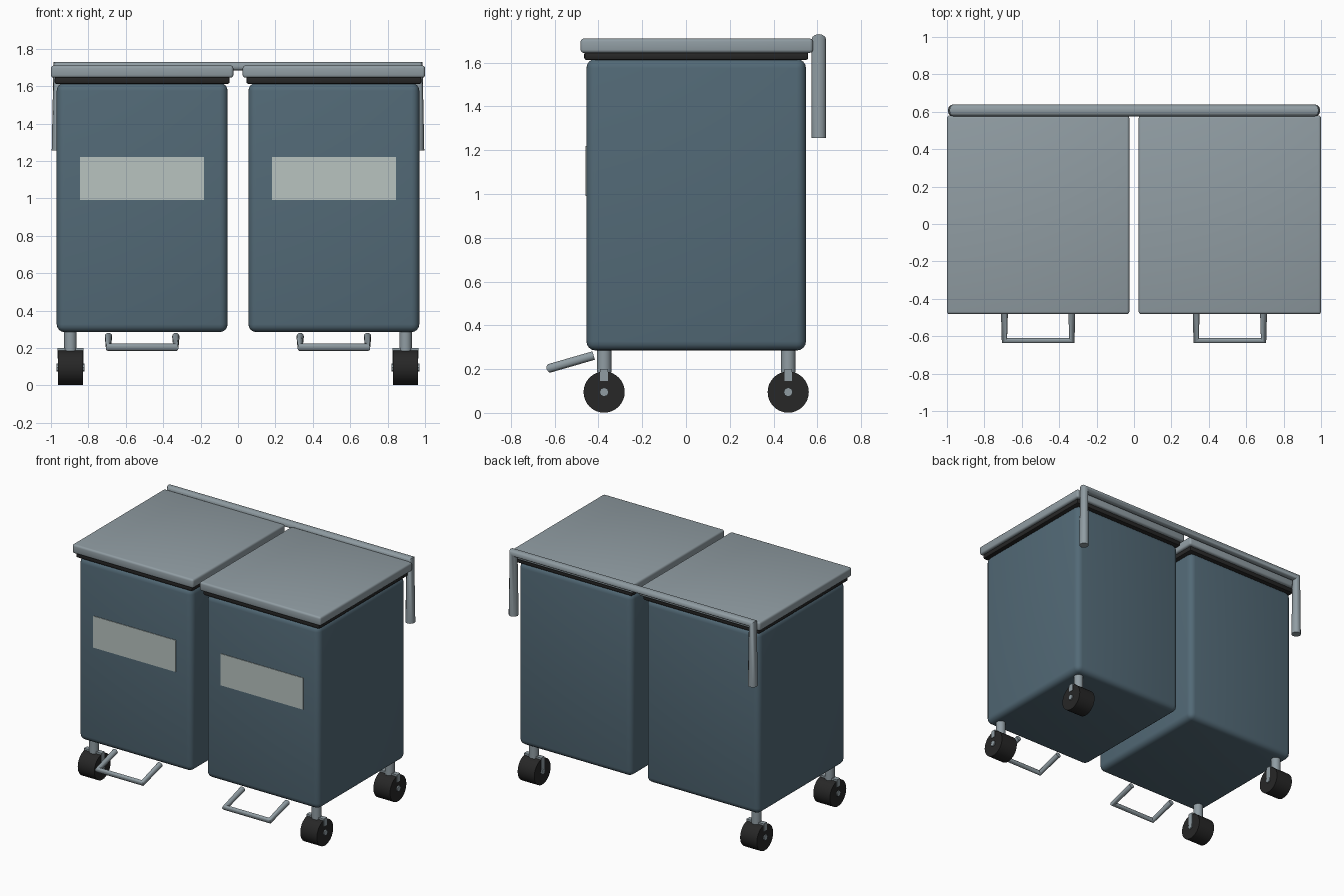
import bpy, bmesh, math
from mathutils import Matrix, Vector

if "Cube" in bpy.data.objects:
    bpy.data.objects.remove(bpy.data.objects["Cube"])


def material(name, rgb):
    m = bpy.data.materials.new(name)
    m.diffuse_color = (*rgb, 1)
    m.use_nodes = True
    m.node_tree.nodes["Principled BSDF"].inputs["Base Color"].default_value = m.diffuse_color
    return m


BLUE = material("slate_blue", (0.085, 0.142, 0.182))
GREY = material("metal_grey", (0.28, 0.335, 0.365))
BLACK = material("rubber_black", (0.02, 0.02, 0.02))
LABEL = material("pale_label", (0.48, 0.55, 0.53))


def smooth(ob, angle=35):
    bpy.ops.object.select_all(action='DESELECT')
    ob.select_set(True)
    bpy.context.view_layer.objects.active = ob
    bpy.ops.object.shade_smooth_by_angle(angle=math.radians(angle))


def add(name, bm, mat):
    me = bpy.data.meshes.new(name)
    bm.to_mesh(me)
    bm.free()
    me.materials.append(mat)
    ob = bpy.data.objects.new(name, me)
    bpy.context.collection.objects.link(ob)
    return ob


def box(name, lo, hi, mat, bevel=0, segments=4):
    lo, hi = Vector(lo), Vector(hi)
    bm = bmesh.new()
    size = hi - lo
    bmesh.ops.create_cube(bm, size=1, matrix=Matrix.Translation((lo + hi) / 2)
                          @ Matrix.Diagonal((*size, 1)))
    if bevel:
        bmesh.ops.bevel(bm, geom=bm.edges[:], offset=bevel, segments=segments,
                        profile=0.5, affect='EDGES')
    ob = add(name, bm, mat)
    if bevel:
        smooth(ob)
    return ob


def cylinder(name, centre, radius, length, mat, axis='Z', sides=32):
    bm = bmesh.new()
    rot = Matrix.Rotation(math.pi / 2, 4, 'Y') if axis == 'X' else Matrix()
    bmesh.ops.create_cone(bm, cap_ends=True, segments=sides, radius1=radius,
                          radius2=radius, depth=length,
                          matrix=Matrix.Translation(centre) @ rot)
    ob = add(name, bm, mat)
    smooth(ob)
    return ob


def tube(name, points, radius, mat):
    cu = bpy.data.curves.new(name, 'CURVE')
    cu.dimensions = '3D'
    cu.bevel_depth = radius
    cu.bevel_resolution = 4
    cu.use_fill_caps = True
    sp = cu.splines.new('POLY')
    sp.points.add(len(points) - 1)
    for p, co in zip(sp.points, points):
        p.co = (*co, 1)
    cu.materials.append(mat)
    ob = bpy.data.objects.new(name, cu)
    bpy.context.collection.objects.link(ob)
    bpy.ops.object.select_all(action='DESELECT')
    ob.select_set(True)
    bpy.context.view_layer.objects.active = ob
    bpy.ops.object.convert(target='MESH')
    smooth(bpy.context.object, 40)


for side, s in (("left", -1), ("right", 1)):
    c = 0.5125 * s  # bin centre

    # bin body, rubber seal, lid and front label
    box(side + "_bin", (c - 0.457, -0.455, 0.285), (c + 0.457, 0.548, 1.617), BLUE, 0.042)
    box(side + "_seal", (c - 0.468, -0.465, 1.612), (c + 0.468, 0.558, 1.65), BLACK, 0.01, 2)
    box(side + "_lid", (c - 0.4875, -0.482, 1.645), (c + 0.4875, 0.58, 1.71), GREY, 0.014, 3)
    box(side + "_label", (c - 0.332, -0.459, 0.99), (c + 0.332, -0.453, 1.22), LABEL)

    # foot pedal bent from tube
    tube(side + "_pedal", [(c - 0.18, -0.422, 0.262), (c - 0.18, -0.623, 0.204),
                           (c + 0.18, -0.623, 0.204), (c + 0.18, -0.422, 0.262)], 0.02, GREY)

    # casters on the outer side only
    for end, y in (("front", -0.374), ("back", 0.467)):
        n = f"{side}_{end}_"
        x = 0.896 * s
        cylinder(n + "wheel", (x, y, 0.095), 0.094, 0.134, BLACK, 'X')
        cylinder(n + "axle", (x, y, 0.095), 0.021, 0.15, GREY, 'X', 8)
        cylinder(n + "stem", (x, y, 0.24), 0.033, 0.11, GREY)
        for k in (-1, 1):
            fx = x + 0.063 * k
            bottom = 0.145 if k == s else 0.1
            box(n + "fork", (fx - 0.007, y - 0.018, bottom), (fx + 0.007, y + 0.018, 0.2), GREY)
        box(n + "fork_bridge", (x - 0.07, y - 0.018, 0.185), (x + 0.07, y + 0.018, 0.2), GREY)

# push handle across the back
tube("push_handle", [(-0.963, 0.607, 1.255), (-0.963, 0.607, 1.707),
                     (0.963, 0.607, 1.707), (0.963, 0.607, 1.255)], 0.033, GREY)
